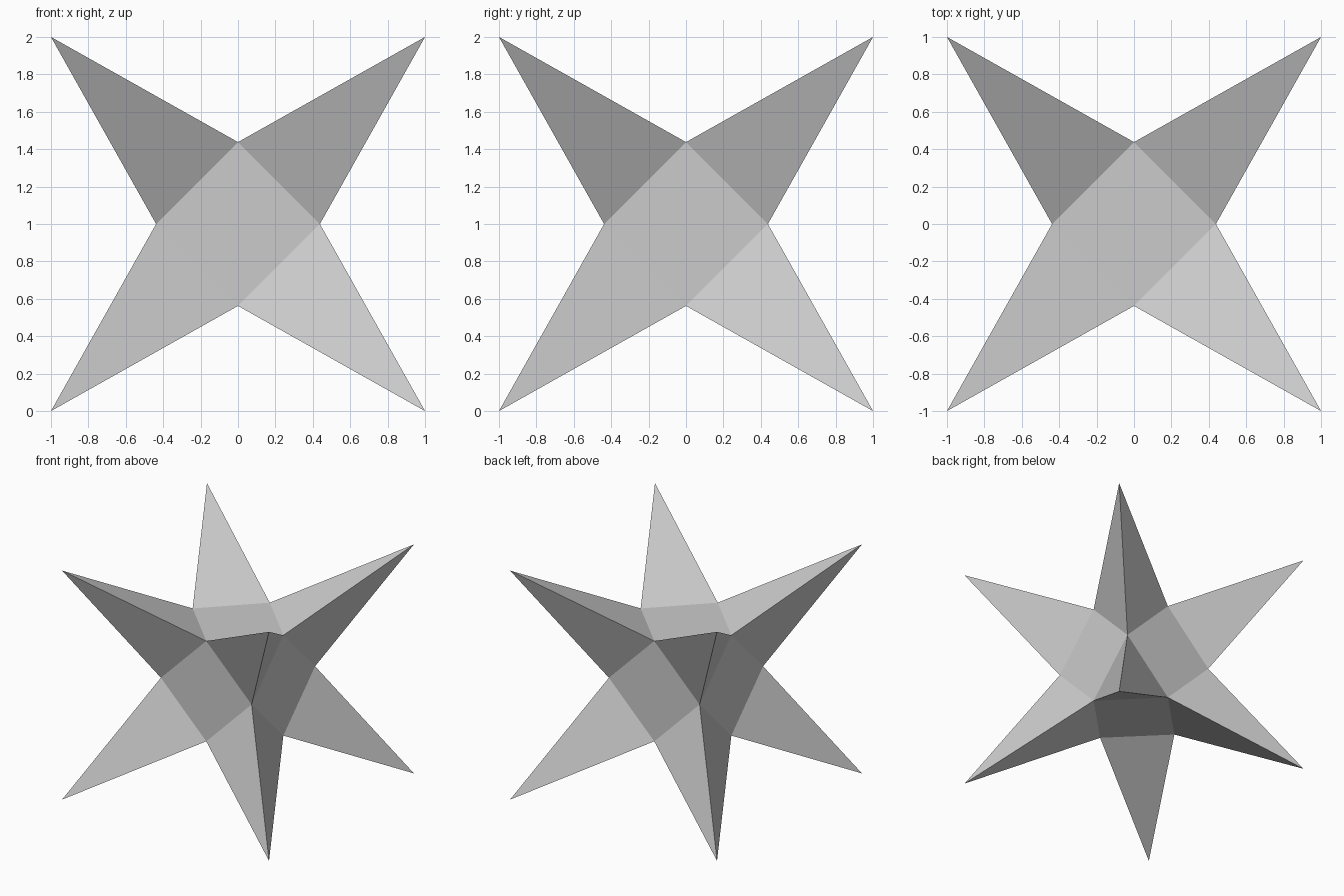
import bpy, bmesh
from itertools import product
from mathutils import Vector

if "Cube" in bpy.data.objects:
    bpy.data.objects.remove(bpy.data.objects["Cube"])

CORE = 0.438   # half width of the core
TIP = 1.0      # spike tips sit on the corners of a 2 unit cube

bm = bmesh.new()

# Core: cuboctahedron from the edge midpoints of a cube
for p in product((-CORE, 0, CORE), repeat=3):
    if p.count(0) == 1:
        bm.verts.new(p)
bmesh.ops.convex_hull(bm, input=bm.verts[:])
bmesh.ops.dissolve_limit(bm, angle_limit=0.02, verts=bm.verts[:], edges=bm.edges[:])

# Spikes: each triangular face is pulled out to a cube corner
triangles = [f for f in bm.faces if len(f.verts) == 3]
tips = bmesh.ops.poke(bm, faces=triangles)["verts"]
for v in tips:
    v.co = Vector([TIP if c > 0 else -TIP for c in v.co])

# Stand the star on the ground
bmesh.ops.translate(bm, vec=(0, 0, TIP), verts=bm.verts[:])
bmesh.ops.recalc_face_normals(bm, faces=bm.faces[:])

mesh = bpy.data.meshes.new("eight_point_star")
bm.to_mesh(mesh)
bm.free()
bpy.context.collection.objects.link(bpy.data.objects.new("eight_point_star", mesh))
